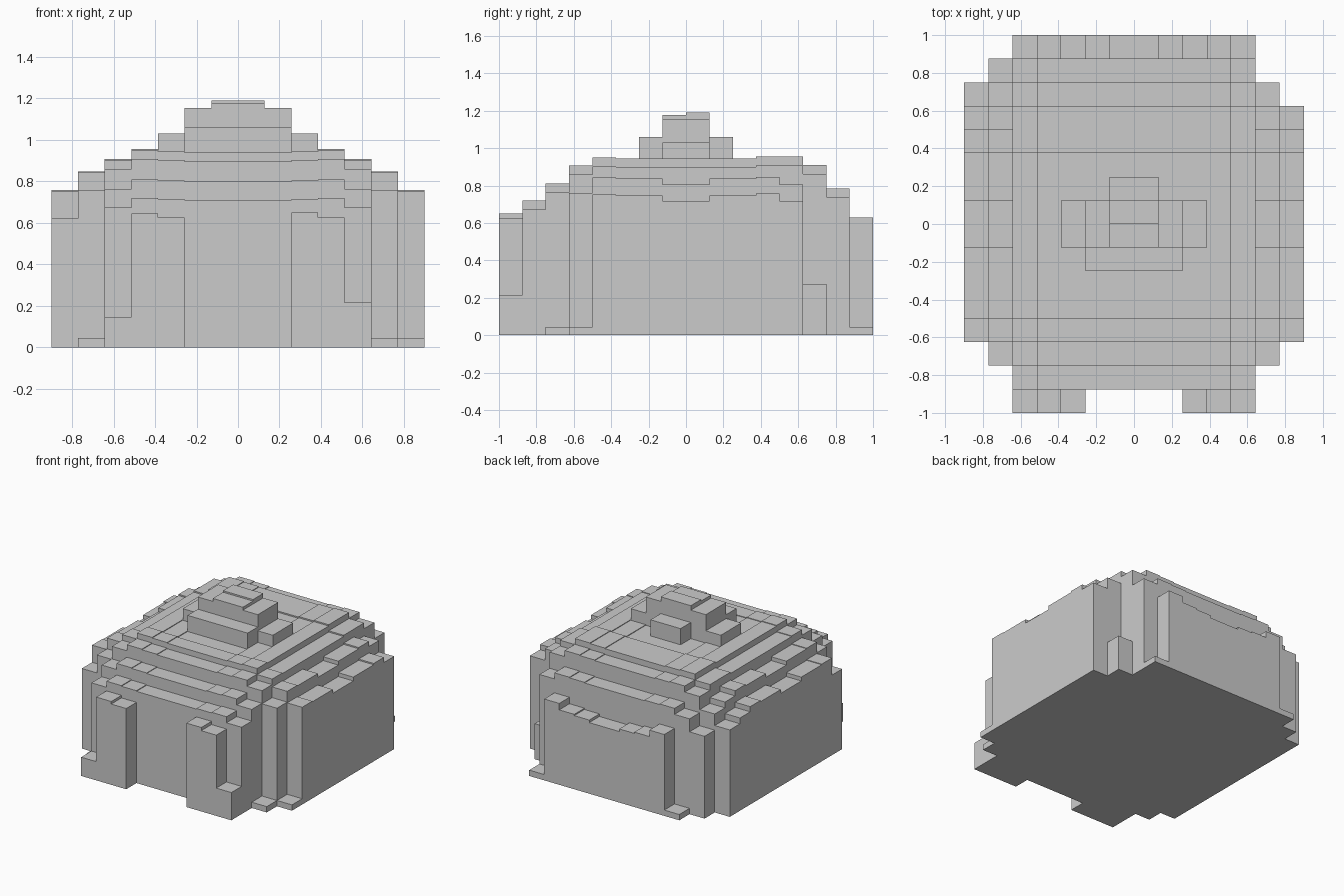
import bpy, bmesh

if "Cube" in bpy.data.objects:
    bpy.data.objects.remove(bpy.data.objects["Cube"])

CX, CY = 0.9 / 7, 0.125            # cell size of the stepped grid
NX, NY = 14, 16
TOP = 0.955                        # plateau level

# drop below the plateau by column (centre outwards) and by row (front to back)
DROP_X = [0.01, 0.01, 0.005, 0, 0.047, 0.108, 0.197]
DROP_Y = [0.31, 0.235, 0.145, 0.048, 0.005, 0.01, 0.01, 0.01,
          0.01, 0.01, 0.01, 0, 0, 0.045, 0.17, 0.35]

heights = {}


def put(columns, rows, z):
    for i in columns:
        for j in rows:
            heights[i, j] = z


# stepped dome: the drops add up towards the corners
for i in range(NX):
    k = max(6 - i, i - 7)
    for j in range(NY):
        drop = DROP_X[k] + DROP_Y[j]
        if k >= 5 and j in (2, 3, 12, 13, 14):
            drop += 0.04           # softened corners
        if k >= 5 and j in (7, 8):
            drop += 0.03           # slight hollow mid-side
        heights[i, j] = TOP - drop

# crown on the plateau
put(range(4, 10), (7, 8), 1.03)
put(range(5, 9), (6,), 1.06)
put(range(6, 8), (9,), 1.06)
put(range(5, 9), (7, 8), 1.155)
put(range(6, 8), (7,), 1.178)
put(range(6, 8), (8,), 1.19)

# front posts with an open gap between them
put(range(NX), (0,), 0)
for i, z in ((2, 0.145), (3, 0.645), (4, 0.625), (9, 0.65), (10, 0.625), (11, 0.215)):
    put((i,), (0,), z)

# back row: low ends, tall posts, lower middle
put(range(NX), (15,), 0)
for k, z in enumerate((0.55, 0.57, 0.58, 0.63, 0.045)):
    put((6 - k, 7 + k), (15,), z)

# stepped-in corners
put((0, 1, 12, 13), (1,), 0)
put((0, 13), (2,), 0)
put((1, 12), (2,), 0.045)
put((0,), (3,), 0.62)
put((13,), (3,), 0.045)
put((0, 12, 13), (14,), 0)
put((13,), (13,), 0)
put((12,), (13,), 0.275)


def h(i, j):
    return heights.get((i, j), 0)


# one closed skin: tops, undersides, and walls wherever neighbours differ
bm = bmesh.new()


def quad(*points):
    bm.faces.new([bm.verts.new(p) for p in points])


for (i, j), z in heights.items():
    if z <= 0:
        continue
    x0, y0 = i * CX - 0.9, j * CY - 1
    x1, y1 = x0 + CX, y0 + CY
    quad((x0, y0, z), (x1, y0, z), (x1, y1, z), (x0, y1, z))
    quad((x0, y1, 0), (x1, y1, 0), (x1, y0, 0), (x0, y0, 0))
    for di, dj, a, b in ((0, -1, (x0, y0), (x1, y0)), (1, 0, (x1, y0), (x1, y1)),
                         (0, 1, (x1, y1), (x0, y1)), (-1, 0, (x0, y1), (x0, y0))):
        low = h(i + di, j + dj)
        if low < z - 1e-5:
            quad((*a, low), (*b, low), (*b, z), (*a, z))

bmesh.ops.remove_doubles(bm, verts=bm.verts, dist=1e-5)
mesh = bpy.data.meshes.new("stepped_dome_block")
bm.to_mesh(mesh)
bm.free()
bpy.context.collection.objects.link(bpy.data.objects.new("stepped_dome_block", mesh))
